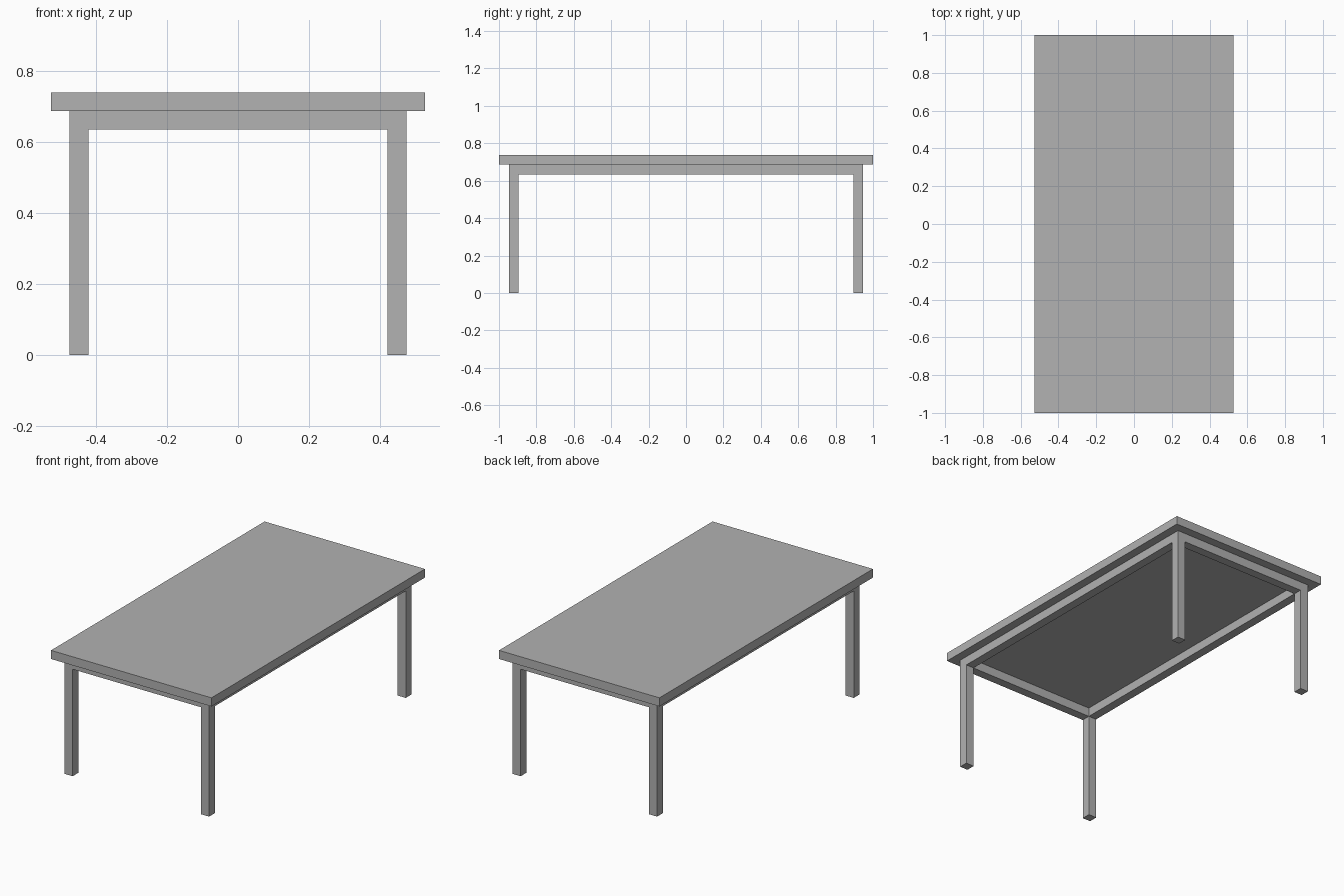
import bpy

cube = bpy.data.objects.get("Cube")
if cube:
    bpy.data.objects.remove(cube, do_unlink=True)

# Overall dimensions
HALF_X, HALF_Y = 0.526, 1.0
TOP_Z, HEIGHT = 0.687, 0.738
LEG = 0.053                      # square section shared by legs and rails
LEG_X, LEG_Y = 0.4475, 0.921     # leg centre lines

grey = bpy.data.materials.new("plain grey")
grey.use_nodes = True
grey.diffuse_color = (0.445, 0.445, 0.445, 1)
grey.node_tree.nodes["Principled BSDF"].inputs["Base Color"].default_value = grey.diffuse_color


def box(name, centre, size):
    """Add a sharp-edged box with real dimensions in its mesh."""
    bpy.ops.mesh.primitive_cube_add(size=1, location=centre)
    obj = bpy.context.object
    obj.name = name
    obj.scale = size
    bpy.ops.object.transform_apply(location=False, rotation=False, scale=True)
    obj.data.materials.append(grey)
    return obj


# Table top
box("table_top", (0, 0, (TOP_Z + HEIGHT) / 2), (2 * HALF_X, 2 * HALF_Y, HEIGHT - TOP_Z))

# Four legs
for end, sy in (("front", -1), ("back", 1)):
    for side, sx in (("right", -1), ("left", 1)):
        box(f"{end}_{side}_leg", (sx * LEG_X, sy * LEG_Y, TOP_Z / 2), (LEG, LEG, TOP_Z))

# Rails spanning between the legs, flush with their faces
rail_z = TOP_Z - LEG / 2
for name, sign in (("front", -1), ("back", 1)):
    box(f"{name}_rail", (0, sign * LEG_Y, rail_z), (2 * LEG_X - LEG, LEG, LEG))
for name, sign in (("right", -1), ("left", 1)):
    box(f"{name}_rail", (sign * LEG_X, 0, rail_z), (LEG, 2 * LEG_Y - LEG, LEG))
